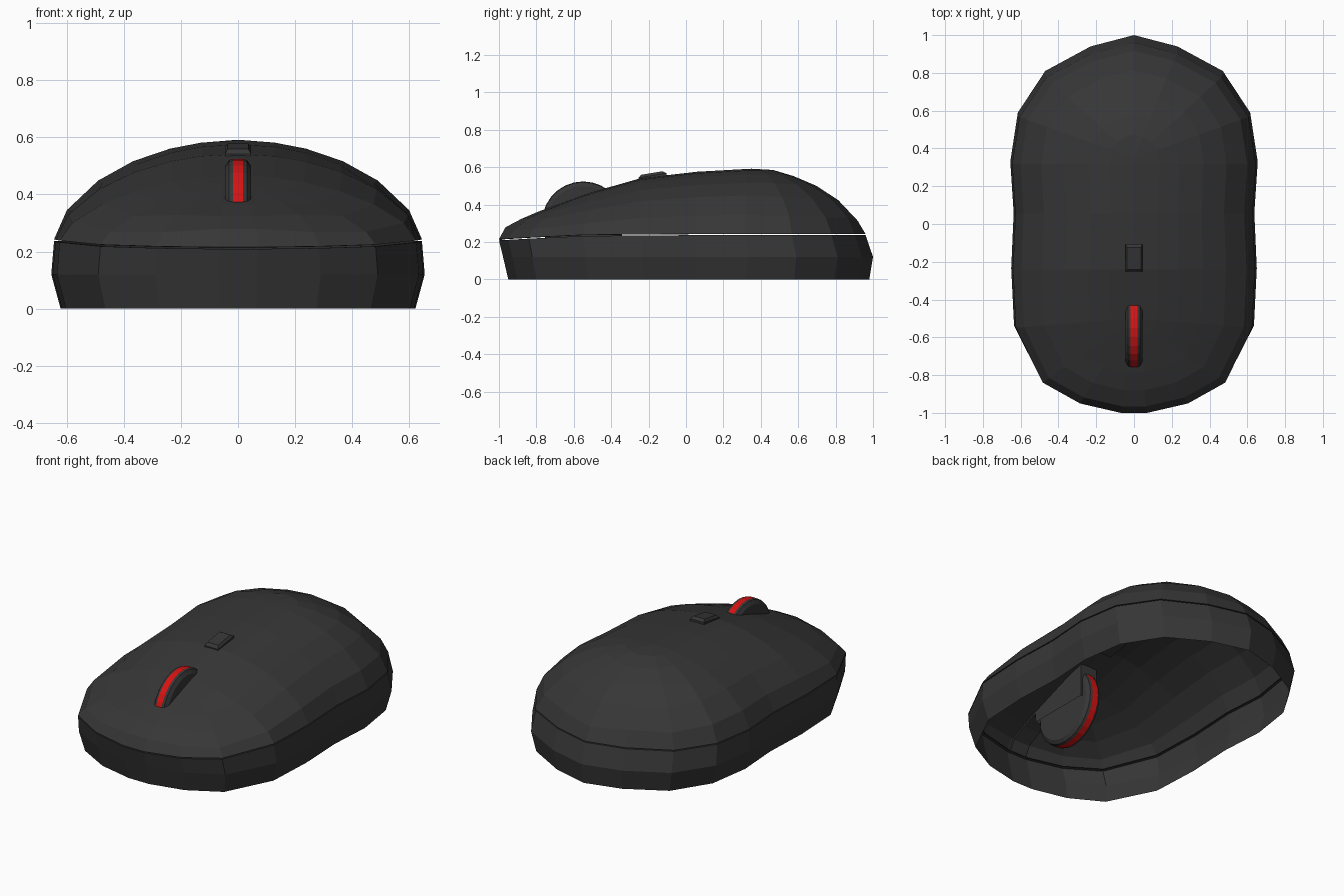
import bpy, bmesh, math

if "Cube" in bpy.data.objects:
    bpy.data.objects.remove(bpy.data.objects["Cube"])


def material(name, rgb):
    m = bpy.data.materials.new(name)
    m.diffuse_color = (*rgb, 1)
    m.use_nodes = True
    m.node_tree.nodes["Principled BSDF"].inputs["Base Color"].default_value = m.diffuse_color
    return m


CHARCOAL = material("charcoal plastic", (0.037, 0.037, 0.037))
RED = material("red stripe", (0.68, 0.006, 0.006))

# Right half of the plan outline, front to back
HALF = [(0.07, -1.0), (0.29, -0.95), (0.49, -0.84), (0.635, -0.55), (0.65, -0.24),
        (0.637, 0.06), (0.655, 0.33), (0.615, 0.59), (0.47, 0.81), (0.23, 0.94), (0, 1)]
OUTLINE = HALF + [(-x, y) for x, y in reversed(HALF) if x > 0]
# Centre line of the top, as (y, z)
TOP = [(-1.0, 0.21), (-0.97, 0.28), (-0.83, 0.35), (-0.74, 0.38), (-0.44, 0.49), (-0.25, 0.54),
       (-0.1, 0.565), (0.15, 0.582), (0.35, 0.592), (0.46, 0.587), (0.6, 0.545),
       (0.72, 0.49), (0.82, 0.42), (0.9, 0.345), (0.96, 0.24)]
SEAM = [(-1, 0.212), (-0.6, 0.235), (0, 0.24)]


def interp(table, t):
    if t <= table[0][0]:
        return table[0][1]
    for (a, u), (b, v) in zip(table, table[1:]):
        if t <= b:
            return u + (v - u) * (t - a) / (b - a)
    return table[-1][1]


def plan(sx, front, back):
    return [(x * sx, y * (front if y < 0 else back)) for x, y in OUTLINE]


def finish(name, bm, mats=(CHARCOAL,)):
    me = bpy.data.meshes.new(name)
    bm.to_mesh(me)
    bm.free()
    for m in mats:
        me.materials.append(m)
    ob = bpy.data.objects.new(name, me)
    bpy.context.collection.objects.link(ob)
    return ob


def loft(rings, cap=False):
    """Join closed rings of points with quads."""
    bm = bmesh.new()
    vs = [[bm.verts.new(p) for p in r] for r in rings]
    n = len(rings[0])
    for a, b in zip(vs, vs[1:]):
        for j in range(n):
            k = (j + 1) % n
            bm.faces.new((a[j], a[k], b[k], b[j]))
    if cap:
        bm.faces.new(vs[0][::-1])
        bm.faces.new(vs[-1])
    return bm


seam_plan = plan(0.985, 1.0, 0.96)
WIDTH = [(y, x) for x, y in seam_plan[:len(HALF)]]


def dome(x, y):
    s = interp(SEAM, y)
    r = min(1, abs(x) / max(interp(WIDTH, y), 1e-4))
    return s + (interp(TOP, y) - s) * (1 - r * r) ** 0.6


# Lower side band, open underneath
seam_low = [(x, y, interp(SEAM, y) - 0.003) for x, y in seam_plan]
lip = [(x * 0.98, y * 0.985, z) for x, y, z in seam_low]
finish("lower_shell", loft([
    [(x, y, 0) for x, y in plan(0.95, 0.95, 0.98)],
    [(x, y, 0.12) for x, y in plan(1, 0.978, 1)],
    seam_low, lip]))

# Domed upper shell, rings shrinking on to a spine
rings = [[(x, y, z + 0.005) for x, y, z in lip],
         [(x, y, interp(SEAM, y) + 0.003) for x, y in seam_plan]]
for f in (0.93, 0.76, 0.57, 0.37, 0.2, 0):
    ring = []
    for x, y in seam_plan:
        c = max(-0.5, min(0.35, y))
        px, py = x * f, c + (y - c) * f
        ring.append((px, py, dome(px, py)))
    rings.append(ring)
bm = loft(rings)
bmesh.ops.remove_doubles(bm, verts=bm.verts[:], dist=0.0005)


def cut(co, no, test):
    faces = [f for f in bm.faces if test(f)]
    edges = {e for f in faces for e in f.edges}
    verts = {v for f in faces for v in f.verts}
    bmesh.ops.bisect_plane(bm, geom=faces + list(edges) + list(verts), dist=1e-5,
                           plane_co=co, plane_no=no)


SLOT, Y0, Y1 = 0.055, -0.775, -0.385


def in_strip(f):
    return abs(f.calc_center_median().x) < SLOT


for sx in (-SLOT, SLOT):
    cut((sx, 0, 0), (1, 0, 0), lambda f: min(v.co.y for v in f.verts) < Y1)
for sy in (Y0, Y1):
    cut((0, sy, 0), (0, 1, 0), in_strip)


def extrude(test):
    faces = [f for f in bm.faces if in_strip(f) and test(f.calc_center_median().y)]
    geom = bmesh.ops.extrude_face_region(bm, geom=faces)["geom"]
    return ([g for g in geom if isinstance(g, bmesh.types.BMVert)],
            [g for g in geom if isinstance(g, bmesh.types.BMFace)])


# Wheel slot with side walls, open below
verts, caps = extrude(lambda y: Y0 < y < Y1)
for v in verts:
    v.co.z = 0.3
bmesh.ops.delete(bm, geom=caps, context='FACES')
# Shallow channel between the two buttons
verts, caps = extrude(lambda y: y < Y0)
for v in verts:
    v.co.z -= 0.008
    v.co.y += 0.008
finish("upper_shell", bm)

# Scroll wheel, turned about the x axis, with a red band
profile = [(-0.046, 0.195), (-0.032, 0.216), (-0.018, 0.22),
           (0.018, 0.22), (0.032, 0.216), (0.046, 0.195)]
N = 28
bm = loft([[(x, -0.55 + r * math.cos(2 * math.pi * i / N), 0.304 + r * math.sin(2 * math.pi * i / N))
            for i in range(N)] for x, r in profile], cap=True)
bmesh.ops.recalc_face_normals(bm, faces=bm.faces[:])
for f in bm.faces:
    if len(f.verts) == 4 and abs(f.calc_center_median().x) < 0.01:
        f.material_index = 1
finish("scroll_wheel", bm, (CHARCOAL, RED))


# Small tapered button behind the wheel, following the slope
def plate(hx, y0, y1, rise):
    return [(x, y, interp(TOP, y) + rise)
            for x, y in ((-hx, y0), (hx, y0), (hx, y1), (-hx, y1))]


finish("mode_button", loft([plate(0.046, -0.255, -0.105, -0.02),
                            plate(0.046, -0.255, -0.105, 0.004),
                            plate(0.036, -0.24, -0.125, 0.018)], cap=True))
